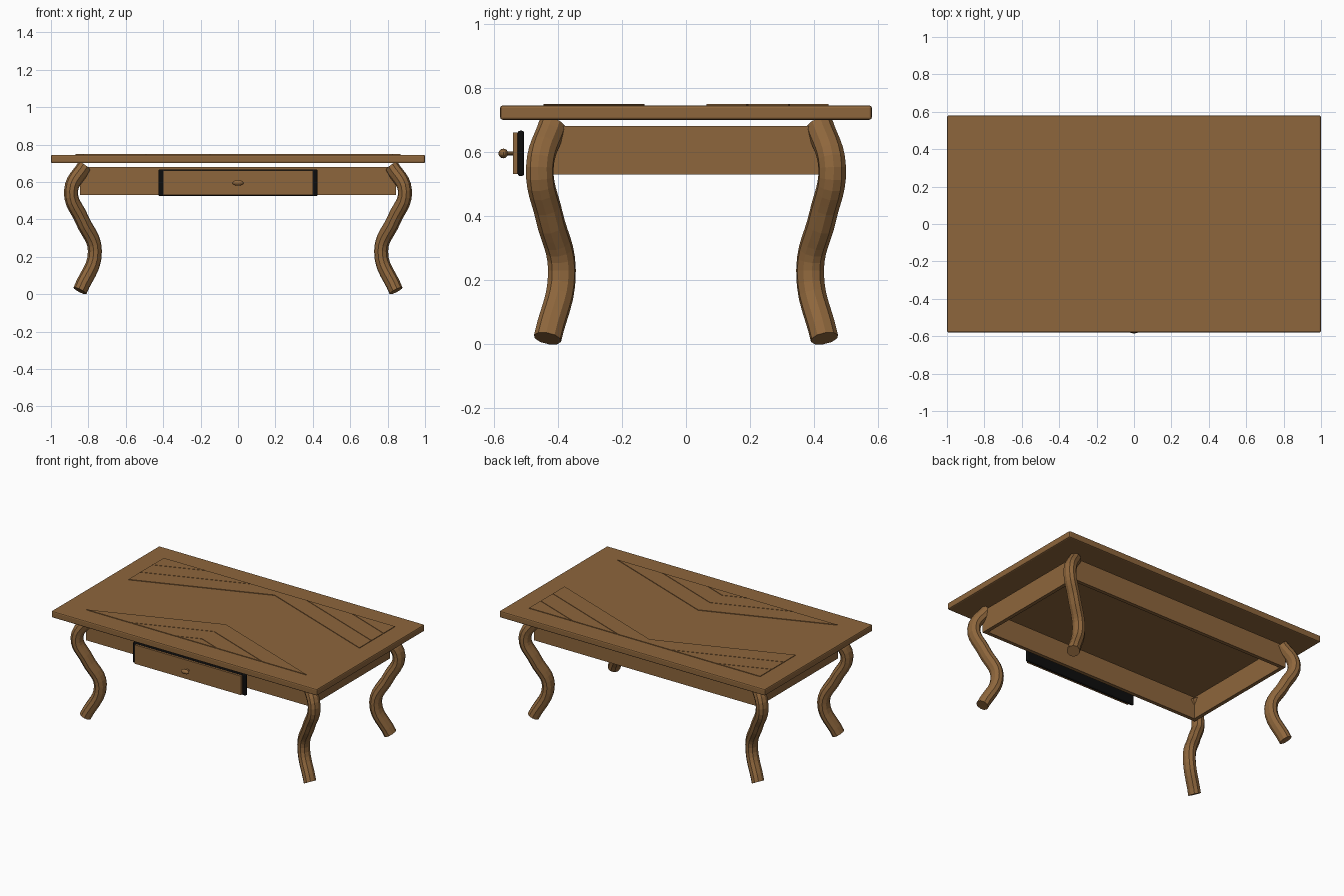
import bpy, bmesh
from mathutils import Matrix, Vector

if "Cube" in bpy.data.objects:
    bpy.data.objects.remove(bpy.data.objects["Cube"])


def material(name, colour):
    m = bpy.data.materials.new(name)
    m.use_nodes = True
    m.diffuse_color = colour
    m.node_tree.nodes["Principled BSDF"].inputs["Base Color"].default_value = colour
    return m


wood = material("brown_wood", (0.27, 0.133, 0.045, 1))
black = material("black_trim", (0.004, 0.004, 0.004, 1))


def mesh_object(name, bm, mat):
    bmesh.ops.recalc_face_normals(bm, faces=bm.faces)
    mesh = bpy.data.meshes.new(name)
    bm.to_mesh(mesh)
    bm.free()
    mesh.materials.append(mat)
    ob = bpy.data.objects.new(name, mesh)
    bpy.context.collection.objects.link(ob)
    return ob


def box(name, low, high, mat=wood, bevel=0, segments=2):
    low, high = Vector(low), Vector(high)
    bm = bmesh.new()
    bmesh.ops.create_cube(bm, size=1)
    bmesh.ops.scale(bm, vec=high - low, verts=bm.verts)
    bmesh.ops.translate(bm, vec=(low + high) / 2, verts=bm.verts)
    ob = mesh_object(name, bm, mat)
    if bevel:
        mod = ob.modifiers.new("bevel", "BEVEL")
        mod.width, mod.segments = bevel, segments
    return ob


def mirror(ob, x=True, y=False):
    mod = ob.modifiers.new("mirror", "MIRROR")
    mod.use_axis = (x, y, False)


# Table top with softened edges
box("table_top", (-1, -0.58, 0.7), (1, 0.58, 0.745), bevel=0.008)

# Chevron veneer: half a sheet cut into slanted planks, then mirrored
SLOPE, PITCH, GAP = 0.38, 0.13, 0.004
bm = bmesh.new()
bmesh.ops.create_grid(bm, x_segments=1, y_segments=1, size=0.5,
                      matrix=Matrix.Translation((0.435, 0, 0.745)) @ Matrix.Diagonal((0.87, 0.89, 1, 1)))
for k in range(-3, 7):
    for offset in (0, GAP):
        bmesh.ops.bisect_plane(bm, geom=bm.verts[:] + bm.edges[:] + bm.faces[:],
                               plane_co=(0, k * PITCH + offset, 0.745), plane_no=(SLOPE, 1, 0))
grooves = [f for f in bm.faces
           if (f.calc_center_median().y + SLOPE * f.calc_center_median().x) % PITCH < GAP]
bmesh.ops.delete(bm, geom=grooves, context="FACES")
veneer = mesh_object("chevron_veneer", bm, wood)
mirror(veneer)
solid = veneer.modifiers.new("thickness", "SOLIDIFY")
solid.thickness, solid.offset = 0.004, 1

# Apron boards
mirror(box("long_apron", (-0.82, 0.405, 0.53), (0.82, 0.43, 0.68)), x=False, y=True)
mirror(box("short_apron", (0.82, -0.43, 0.53), (0.845, 0.43, 0.68)))

# Curved legs: one swept tube, mirrored to all corners
SQUASH = 0.86
path = [(0.845, 0.432, 0.018), (0.765, 0.387, 0.23), (0.835, 0.427, 0.4),
        (0.893, 0.456, 0.55), (0.822, 0.417, 0.682)]
curve = bpy.data.curves.new("leg_path", "CURVE")
curve.dimensions = "3D"
curve.bevel_depth, curve.bevel_resolution = 0.044, 3
curve.resolution_u, curve.use_fill_caps = 6, True
spline = curve.splines.new("BEZIER")
spline.bezier_points.add(len(path) - 1)
for point, (x, y, z) in zip(spline.bezier_points, path):
    point.co = (x / SQUASH, y, z)
    point.handle_left_type = point.handle_right_type = "AUTO"
legs = bpy.data.objects.new("curved_legs", curve)
bpy.context.collection.objects.link(legs)
bpy.ops.object.select_all(action="DESELECT")
legs.select_set(True)
bpy.context.view_layer.objects.active = legs
bpy.ops.object.convert(target="MESH")
legs = bpy.context.view_layer.objects.active
legs.data.transform(Matrix.Diagonal((SQUASH, 1, 1, 1)))
legs.data.materials.clear()
legs.data.materials.append(wood)
for face in legs.data.polygons:
    face.use_smooth = False
mirror(legs, y=True)

# Drawer front on its rounded backing
box("drawer_backing", (-0.425, -0.525, 0.525), (0.425, -0.505, 0.666), black, 0.007, 4)
box("drawer_front", (-0.4, -0.54, 0.531), (0.4, -0.524, 0.66))

# Drawer knob and stem
bm = bmesh.new()
bmesh.ops.create_uvsphere(bm, u_segments=16, v_segments=10, radius=0.015,
                          matrix=Matrix.Translation((0, -0.57, 0.595)) @ Matrix.Diagonal((2, 1, 1, 1)))
mesh_object("knob", bm, wood)
bm = bmesh.new()
bmesh.ops.create_cone(bm, cap_ends=True, segments=10, radius1=0.006, radius2=0.006, depth=0.025,
                      matrix=Matrix.Translation((0, -0.549, 0.595)) @ Matrix.Diagonal((2, 1, 1, 1))
                      @ Matrix.Rotation(1.5708, 4, "X"))
mesh_object("knob_stem", bm, wood)
